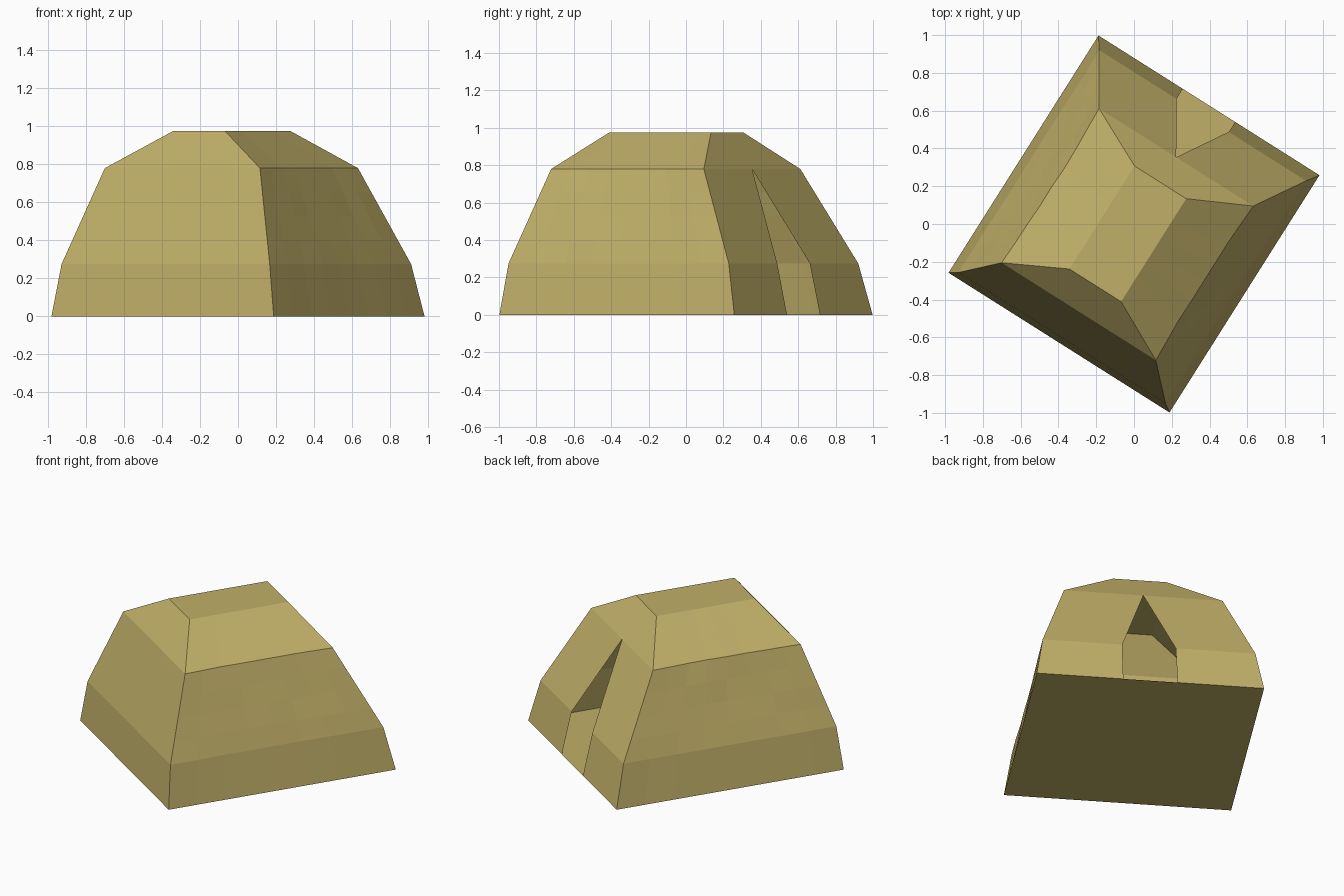
import bpy, bmesh, math, random
from mathutils import Vector, Matrix

if "Cube" in bpy.data.objects:
    bpy.data.objects.remove(bpy.data.objects["Cube"])

random.seed(4)
TURN = Matrix.Rotation(math.radians(-32.3), 4, 'Z')
CENTRE = Vector((0, 0, 0.35))

# Tent levels: height, half width, rear v, door-end v
LEVELS = [(0.0, 0.692, -0.743, 0.743),
          (0.275, 0.648, -0.713, 0.68),
          (0.78, 0.483, -0.548, 0.418),
          (0.975, 0.162, -0.384, 0.261)]
DOOR = [0.165, 0.163, 0.0]
STEPS = 8
SAG = 0.012

mat = bpy.data.materials.new("canvas")
mat.diffuse_color = (0.53, 0.43, 0.14, 1)
mat.use_nodes = True
mat.node_tree.nodes["Principled BSDF"].inputs["Base Color"].default_value = mat.diffuse_color


def make_object(name, faces):
    bm = bmesh.new()
    for pts in faces:
        bm.faces.new([bm.verts.new(p) for p in pts])
    bmesh.ops.remove_doubles(bm, verts=bm.verts, dist=0.0005)
    bm.normal_update()
    for f in bm.faces:
        if f.normal.dot(f.calc_center_median() - CENTRE) < 0:
            f.normal_flip()
    bm.transform(TURN)
    me = bpy.data.meshes.new(name)
    bm.to_mesh(me)
    bm.free()
    me.materials.append(mat)
    ob = bpy.data.objects.new(name, me)
    bpy.context.collection.objects.link(ob)
    return ob


def side_wall(sign):
    """Long side with slightly sagging cloth."""
    rows = [LEVELS[0], LEVELS[1]]
    for k in range(1, 5):
        rows.append(tuple(a + (b - a) * k / 4 for a, b in zip(LEVELS[1], LEVELS[2])))
    rows.append(LEVELS[3])
    grid = []
    for i, (z, u, v0, v1) in enumerate(rows):
        line = []
        for j in range(STEPS + 1):
            t = j / STEPS
            dip = 0
            if 0 < i < len(rows) - 1 and 0 < j < STEPS:
                dip = SAG * math.sin(math.pi * t) * z / 0.78 + random.uniform(-0.003, 0.003)
            line.append((sign * (u - dip), v0 + (v1 - v0) * t, z))
        grid.append(line)
    return [(grid[i][j], grid[i][j + 1], grid[i + 1][j + 1], grid[i + 1][j])
            for i in range(len(grid) - 1) for j in range(STEPS)]


# Long side walls with their roof slopes
make_object("left_side", side_wall(-1))
make_object("right_side", side_wall(1))

# Closed end wall
rear = []
for (z0, u0, a0, _), (z1, u1, a1, _) in zip(LEVELS, LEVELS[1:]):
    rear.append([(-u0, a0, z0), (u0, a0, z0), (u1, a1, z1), (-u1, a1, z1)])
make_object("closed_end", rear)

# Door end: two flaps either side of the pointed opening, slope above
door_end = []
for s in (-1, 1):
    for i in range(2):
        z0, u0, _, b0 = LEVELS[i]
        z1, u1, _, b1 = LEVELS[i + 1]
        door_end.append([(s * u0, b0, z0), (s * DOOR[i], b0, z0),
                         (s * DOOR[i + 1], b1, z1), (s * u1, b1, z1)])
z0, u0, _, b0 = LEVELS[2]
z1, u1, a1, b1 = LEVELS[3]
door_end.append([(-u0, b0, z0), (0, b0, z0), (u0, b0, z0), (u1, b1, z1), (-u1, b1, z1)])
make_object("door_end", door_end)

# Flat roof top
make_object("roof_top", [[(-u1, a1, z1), (u1, a1, z1), (u1, b1, z1), (-u1, b1, z1)]])

# Ground sheet
z, u, a, b = LEVELS[0]
make_object("ground_sheet", [[(-u, a, z), (u, a, z), (u, b, z), (-u, b, z)]])
